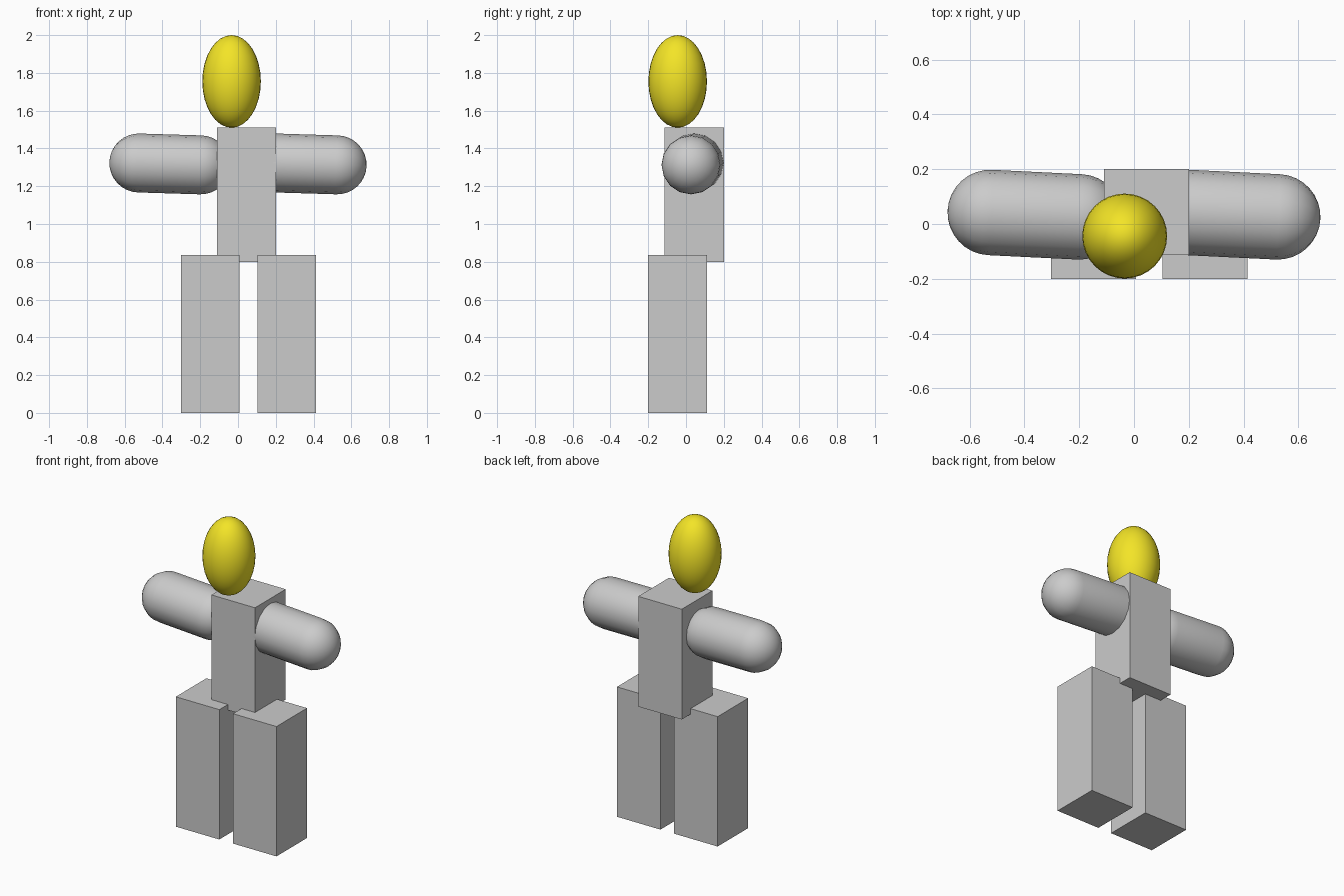
import bpy, bmesh
from math import pi, sin, cos
from mathutils import Vector, Matrix

if "Cube" in bpy.data.objects:
    bpy.data.objects.remove(bpy.data.objects["Cube"])


def add_object(name, bm, smooth=False):
    bmesh.ops.recalc_face_normals(bm, faces=bm.faces)
    for f in bm.faces:
        f.smooth = smooth
    mesh = bpy.data.meshes.new(name)
    bm.to_mesh(mesh)
    bm.free()
    obj = bpy.data.objects.new(name, mesh)
    bpy.context.collection.objects.link(obj)
    return obj


def box(name, lo, hi):
    lo, hi = Vector(lo), Vector(hi)
    bm = bmesh.new()
    bmesh.ops.create_cube(bm, size=1)
    bmesh.ops.scale(bm, vec=hi - lo, verts=bm.verts)
    bmesh.ops.translate(bm, vec=(lo + hi) / 2, verts=bm.verts)
    return add_object(name, bm)


def capsule(name, start, end, radius, sides=16, rings=8):
    """Lathe a rounded-end profile, then aim it from start to end."""
    axis = Vector(end) - Vector(start)
    half = axis.length / 2
    angles = [i * pi / 2 / rings for i in range(rings + 1)]
    top = [(radius * sin(a), half + radius * cos(a)) for a in angles]
    profile = top + [(r, -z) for r, z in reversed(top)]
    bm = bmesh.new()
    verts = [bm.verts.new((r, 0, z)) for r, z in profile]
    edges = [bm.edges.new(pair) for pair in zip(verts, verts[1:])]
    bmesh.ops.spin(bm, geom=verts + edges, cent=(0, 0, 0), axis=(0, 0, 1),
                   angle=2 * pi, steps=sides)
    bmesh.ops.remove_doubles(bm, verts=bm.verts, dist=0.0005)
    obj = add_object(name, bm, smooth=True)
    middle = (Vector(start) + Vector(end)) / 2
    obj.matrix_world = (Matrix.Translation(middle)
                        @ axis.to_track_quat('Z', 'Y').to_matrix().to_4x4())
    return obj


# Torso
box("torso", (-0.11, -0.113, 0.80), (0.20, 0.20, 1.51))

# Legs
for side, x in (("left", -0.303), ("right", 0.104)):
    box(side + "_leg", (x, -0.20, 0), (x + 0.31, 0.111, 0.836))

# Arms: same slightly tilted capsule on each side
for side, x in (("left", -0.525), ("right", 0.198)):
    capsule(side + "_arm", (x, 0.042, 1.323), (x + 0.327, 0.026, 1.313), 0.156)

# Head
bm = bmesh.new()
bmesh.ops.create_uvsphere(bm, u_segments=32, v_segments=16, radius=1)
head = add_object("head", bm, smooth=True)
head.scale = (0.155, 0.155, 0.245)
head.location = (-0.034, -0.044, 1.755)
yellow = bpy.data.materials.new("yellow")
yellow.diffuse_color = (0.9, 0.78, 0.02, 1)
yellow.use_nodes = True
yellow.node_tree.nodes["Principled BSDF"].inputs["Base Color"].default_value = yellow.diffuse_color
head.data.materials.append(yellow)
